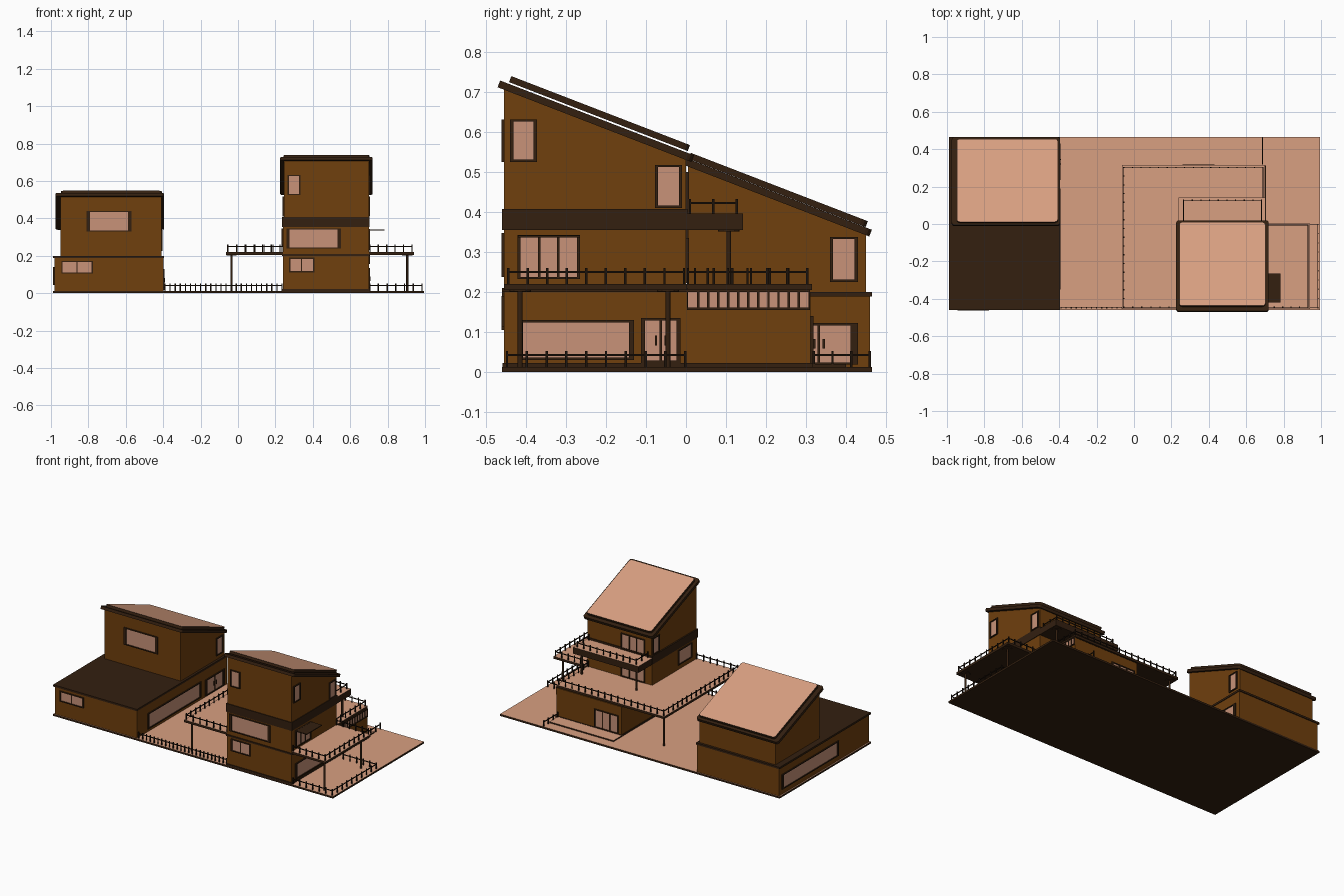
import bpy, bmesh, math
from mathutils import Matrix, Vector

if "Cube" in bpy.data.objects:
    bpy.data.objects.remove(bpy.data.objects["Cube"])

def material(name, c):
    m = bpy.data.materials.new(name)
    m.diffuse_color = (*c, 1)
    m.use_nodes = True
    m.node_tree.nodes["Principled BSDF"].inputs["Base Color"].default_value = m.diffuse_color
    return m

WALL = material("wall_brown", (.16, .05, .004))
DARK = material("dark_trim", (.033, .014, .005))
PINK = material("light_tan", (.69, .35, .22))
PANE = material("pane_tan", (.58, .29, .19))
RAIL = material("rail_black", (.012, .006, .003))

def finish(name, bm, mats):
    bmesh.ops.recalc_face_normals(bm, faces=bm.faces)
    me = bpy.data.meshes.new(name)
    bm.to_mesh(me)
    bm.free()
    for m in mats:
        me.materials.append(m)
    ob = bpy.data.objects.new(name, me)
    bpy.context.collection.objects.link(ob)
    return ob

def add_box(bm, x0, x1, y0, y1, z0, z1, mi=0, top=None):
    mat = Matrix.Translation(((x0+x1)/2, (y0+y1)/2, (z0+z1)/2)) @ Matrix.Diagonal((x1-x0, y1-y0, z1-z0, 1))
    verts = bmesh.ops.create_cube(bm, size=1, matrix=mat)["verts"]
    for f in {f for v in verts for f in v.link_faces}:
        f.normal_update()
        f.material_index = top if top is not None and f.normal.z > .9 else mi

def box(name, b, mat, top=None):
    bm = bmesh.new()
    add_box(bm, *b, 0, 1 if top else None)
    return finish(name, bm, [mat] + ([top] if top else []))

def prism(name, x0, x1, profile, mat):
    # y-z outline extruded along x
    bm = bmesh.new()
    f = bm.faces.new([bm.verts.new((x0, y, z)) for y, z in profile])
    g = bmesh.ops.extrude_face_region(bm, geom=[f])["geom"]
    bmesh.ops.translate(bm, vec=(x1-x0, 0, 0), verts=[v for v in g if isinstance(v, bmesh.types.BMVert)])
    return finish(name, bm, [mat])

def roof_slab(name, x0, x1, y0, y1, ztop, thick, top):
    # rounded-corner slab tilted down toward the back
    a = math.atan(.386)
    length = (y1-y0)/math.cos(a)
    bm = bmesh.new()
    add_box(bm, x0, x1, 0, length, -thick, 0, 0, 1)
    edges = [e for e in bm.edges if abs(e.verts[0].co.z-e.verts[1].co.z) > thick*.9]
    bmesh.ops.bevel(bm, geom=edges, offset=.015, segments=3, affect='EDGES', profile=.5)
    bm.transform(Matrix.Translation((0, y0, ztop)) @ Matrix.Rotation(-a, 4, 'X'))
    return finish(name, bm, [DARK, top])

def window(name, face, p, a0, a1, z0, z1, panes=1, jamb=.008, handles=False):
    # face is '+x', '-x', '+y' or '-y'; p is the wall plane
    s = 1 if face[0] == '+' else -1
    bm = bmesh.new()
    def part(u0, u1, w0, w1, d, mi):
        lo, hi = sorted((p - s*.003, p + s*d))
        if face[1] == 'x':
            add_box(bm, lo, hi, u0, u1, w0, w1, mi)
        else:
            add_box(bm, u0, u1, lo, hi, w0, w1, mi)
    f = .006
    part(a0+jamb, a1-jamb, z0+f, z1-f, .002, 1)
    part(a0, a0+jamb, z0, z1, .007, 0)
    part(a1-jamb, a1, z0, z1, .007, 0)
    part(a0+jamb, a1-jamb, z0, z0+f, .007, 0)
    part(a0+jamb, a1-jamb, z1-f, z1, .007, 0)
    for i in range(1, panes):
        c = a0 + jamb + (a1-a0-2*jamb)*i/panes
        part(c-.003, c+.003, z0+f, z1-f, .006, 0)
    if handles:
        c, zc = (a0+a1)/2, (z0+z1)/2
        for k in (-.012, .012):
            part(c+k-.003, c+k+.003, zc-.012, zc+.012, .008, 0)
    return finish(name, bm, [DARK, PANE])

def railing(name, pts, z, h=.04, step=.047):
    bm = bmesh.new()
    r = .003
    for (xa, ya), (xb, yb) in zip(pts, pts[1:]):
        n = max(1, round(math.hypot(xb-xa, yb-ya)/step))
        for i in range(n+1):
            x, y = xa+(xb-xa)*i/n, ya+(yb-ya)*i/n
            add_box(bm, x-r, x+r, y-r, y+r, z, z+h)
        add_box(bm, min(xa, xb)-.002, max(xa, xb)+.002, min(ya, yb)-.002, max(ya, yb)+.002, z+h*.68, z+h*.68+.005)
    return finish(name, bm, [RAIL])

def post(name, x, y, z0, z1):
    bm = bmesh.new()
    bmesh.ops.create_cone(bm, cap_ends=True, segments=12, radius1=.006, radius2=.006, depth=z1-z0,
                          matrix=Matrix.Translation((x, y, (z0+z1)/2)))
    bmesh.ops.create_cone(bm, cap_ends=True, segments=12, radius1=.027, radius2=.027, depth=.006,
                          matrix=Matrix.Translation((x, y, z1-.003)))
    return finish(name, bm, [DARK])

# ground plate and rear step
box("ground_plate", (-.99, .995, -.46, .465, 0, .012), DARK, PINK)
box("rear_step", (.235, .69, .31, .40, .012, .02), DARK, PINK)

# left house
box("left_lower_walls", (-.982, -.399, -.455, .46, .012, .19), WALL)
box("left_lower_roof", (-.99, -.395, -.46, .465, .188, .2), DARK)
prism("left_upper_walls", -.95, -.41, [(.005, .2), (.45, .2), (.45, .35), (.005, .522)], WALL)
roof_slab("left_roof_base", -.975, -.395, -.005, .465, .537, .018, DARK)
roof_slab("left_roof_panel", -.947, -.407, .012, .455, .548, .016, PINK)

# right house
box("right_lower_walls", (.24, .70, -.455, .312, .012, .2), WALL)
box("right_base_trim", (.236, .704, -.459, .316, .012, .022), DARK)
box("right_middle_walls", (.24, .70, -.455, 0, .2, .36), WALL)
box("right_floor_trim", (.236, .704, -.46, .004, .2, .21), DARK)
box("right_upper_band", (.236, .704, -.46, .004, .355, .408), DARK)
prism("right_upper_walls", .245, .70, [(-.455, .4), (0, .4), (0, .54), (-.455, .715)], WALL)
roof_slab("right_roof_base", .225, .72, -.465, .02, .729, .018, DARK)
roof_slab("right_roof_panel", .242, .702, -.437, .01, .74, .016, PINK)

# decks and balcony
box("left_deck", (-.065, .24, -.455, .315, .205, .22), DARK, PINK)
box("rear_deck", (.24, .70, 0, .315, .205, .22), DARK, PINK)
box("right_deck", (.70, .94, -.455, .002, .205, .22), DARK, PINK)
box("rear_balcony", (.238, .702, 0, .143, .355, .396), DARK, PINK)
box("side_awning", (.70, .782, -.42, -.265, .336, .341), DARK)

# posts
for i, (x, y) in enumerate([(-.035, -.415), (-.035, .275), (.905, -.415), (.905, -.045)]):
    post(f"deck_post_{i}", x, y, .012, .207)
for i, x in enumerate((.275, .665)):
    post(f"balcony_post_{i}", x, .107, .22, .357)

# railings
railing("deck_rail_left", [(.235, -.445), (-.055, -.445), (-.055, .303), (.69, .303), (.69, .005)], .22)
railing("deck_rail_right", [(.705, -.445), (.93, -.445), (.93, -.005), (.705, -.005)], .22)
railing("balcony_rail", [(.265, .01), (.265, .127), (.682, .127), (.682, .01)], .393)
railing("front_ground_rail", [(-.39, -.448), (.235, -.448)], .012, step=.027)
railing("side_ground_rail", [(.705, -.448), (.983, -.448), (.983, -.002), (.75, -.002)], .012)
railing("rear_ground_rail", [(.687, .32), (.687, .46)], .012)

# left house windows and doors
window("left_front_window", '-y', -.455, -.945, -.775, .105, .172, 2)
window("left_upper_front_window", '-y', .005, -.81, -.57, .33, .44, 1, .018)
window("left_courtyard_window", '+x', -.399, -.35, .19, .03, .13, 1, .012)
window("left_courtyard_door", '+x', -.399, .235, .43, .018, .122, 2, .018, True)
window("left_upper_side_window", '+x', -.41, .36, .43, .225, .338)
window("left_outer_window", '-x', -.982, -.14, .435, .045, .14, 1, .014)

# right house windows and doors
window("right_front_low_window", '-y', -.455, .272, .408, .112, .19, 2)
window("right_front_middle_window", '-y', -.455, .258, .55, .238, .347, 1, .018)
window("right_front_top_window", '-y', -.455, .265, .335, .525, .632)
window("right_side_low_window", '+x', .70, -.42, -.13, .03, .13, 1, .012)
window("right_side_door", '+x', .70, -.112, -.014, .022, .135, 2, .01, True)
window("right_side_high_strip", '+x', .70, .002, .31, .155, .206, 12, .003)
window("right_side_middle_door", '+x', .70, -.422, -.265, .232, .342, 3)
window("right_side_top_window_front", '+x', .70, -.44, -.373, .525, .632)
window("right_side_top_window_rear", '+x', .70, -.078, -.01, .41, .518)
window("right_left_top_window", '-x', .245, -.078, -.01, .41, .518)
window("right_left_middle_window", '-x', .24, -.40, -.26, .25, .345)
window("right_rear_low_door", '+y', .312, .26, .43, .022, .14, 3)
window("right_rear_middle_door", '+y', 0, .29, .46, .222, .335, 3)
window("right_rear_top_door", '+y', 0, .29, .46, .396, .5, 3)
